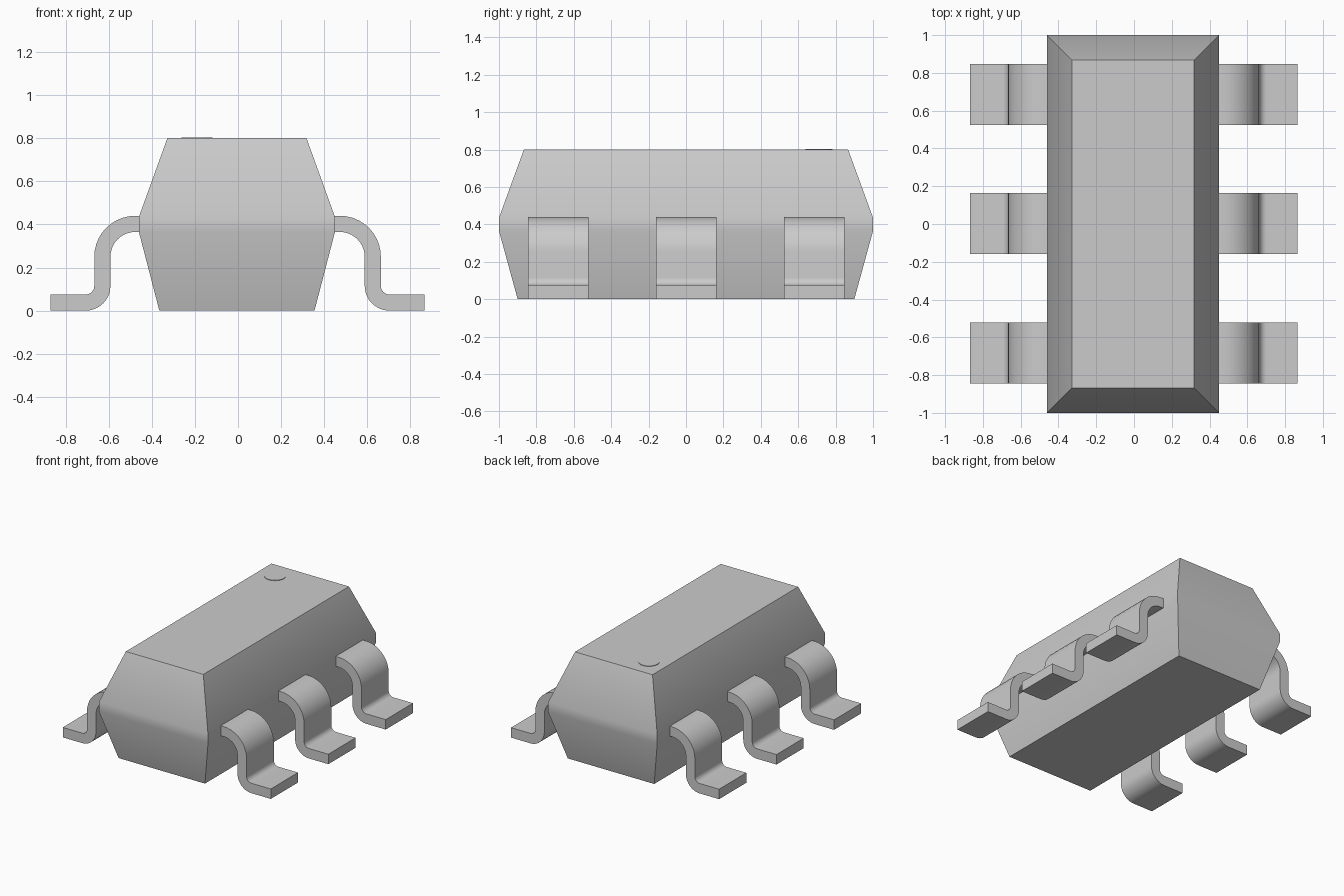
import bpy, bmesh
from math import sin, cos, pi, radians

cube = bpy.data.objects.get("Cube")
if cube:
    bpy.data.objects.remove(cube, do_unlink=True)

gray = bpy.data.materials.new("neutral gray")
gray.use_nodes = True
COLOR = (0.6, 0.6, 0.6, 1)
gray.diffuse_color = COLOR
gray.node_tree.nodes["Principled BSDF"].inputs["Base Color"].default_value = COLOR


def loft(name, rings):
    """Skin a solid through matching rings of points and cap both ends."""
    bm = bmesh.new()
    loops = [[bm.verts.new(p) for p in ring] for ring in rings]
    n = len(loops[0])
    for a, b in zip(loops, loops[1:]):
        for i in range(n):
            j = (i + 1) % n
            bm.faces.new((a[i], a[j], b[j], b[i]))
    bm.faces.new(loops[0][::-1])
    bm.faces.new(loops[-1])
    bmesh.ops.recalc_face_normals(bm, faces=bm.faces)
    mesh = bpy.data.meshes.new(name)
    bm.to_mesh(mesh)
    bm.free()
    mesh.materials.append(gray)
    obj = bpy.data.objects.new(name, mesh)
    bpy.context.collection.objects.link(obj)
    bpy.ops.object.select_all(action="DESELECT")
    obj.select_set(True)
    bpy.context.view_layer.objects.active = obj
    bpy.ops.object.shade_smooth_by_angle(angle=radians(30))
    return obj


def arc(cx, cz, r, start, end, steps=10):
    angles = [start + (end - start) * i / steps for i in range(steps + 1)]
    return [(cx + r * cos(a), cz + r * sin(a)) for a in angles]


# Body: a block tapering above and below a narrow belt
CX = -0.005
sections = [(0, 0.36, 0.90), (0.365, 0.455, 1), (0.435, 0.455, 1), (0.80, 0.323, 0.867)]
loft("body", [[(CX + sx * hx, sy * hy, z)
               for sx, sy in ((-1, -1), (1, -1), (1, 1), (-1, 1))]
              for z, hx, hy in sections])

# Leads: gull-wing strips with constant thickness
upper = [(0.43, 0.44)] + arc(0.475, 0.25, 0.19, pi / 2, 0) \
    + arc(0.705, 0.115, 0.04, pi, 1.5 * pi) + [(0.867, 0.075)]
lower = [(0.867, 0)] + arc(0.705, 0.115, 0.115, 1.5 * pi, pi) \
    + arc(0.475, 0.25, 0.115, 0, pi / 2) + [(0.43, 0.365)]
outline = upper + lower
for side, sx in (("left", 1), ("right", -1)):
    for row, y in (("front", -0.683), ("middle", 0.002), ("back", 0.685)):
        loft(f"{side}_{row}_lead",
             [[(sx * x - 0.002, y + dy, z) for x, z in outline]
              for dy in (-0.162, 0.162)])

# Orientation mark: thin round disc on the top face
loft("orientation_mark", [[(x, y, z) for x, y in arc(-0.19, 0.712, 0.072, 0, 2 * pi, 32)[:-1]]
                          for z in (0.797, 0.804)])
